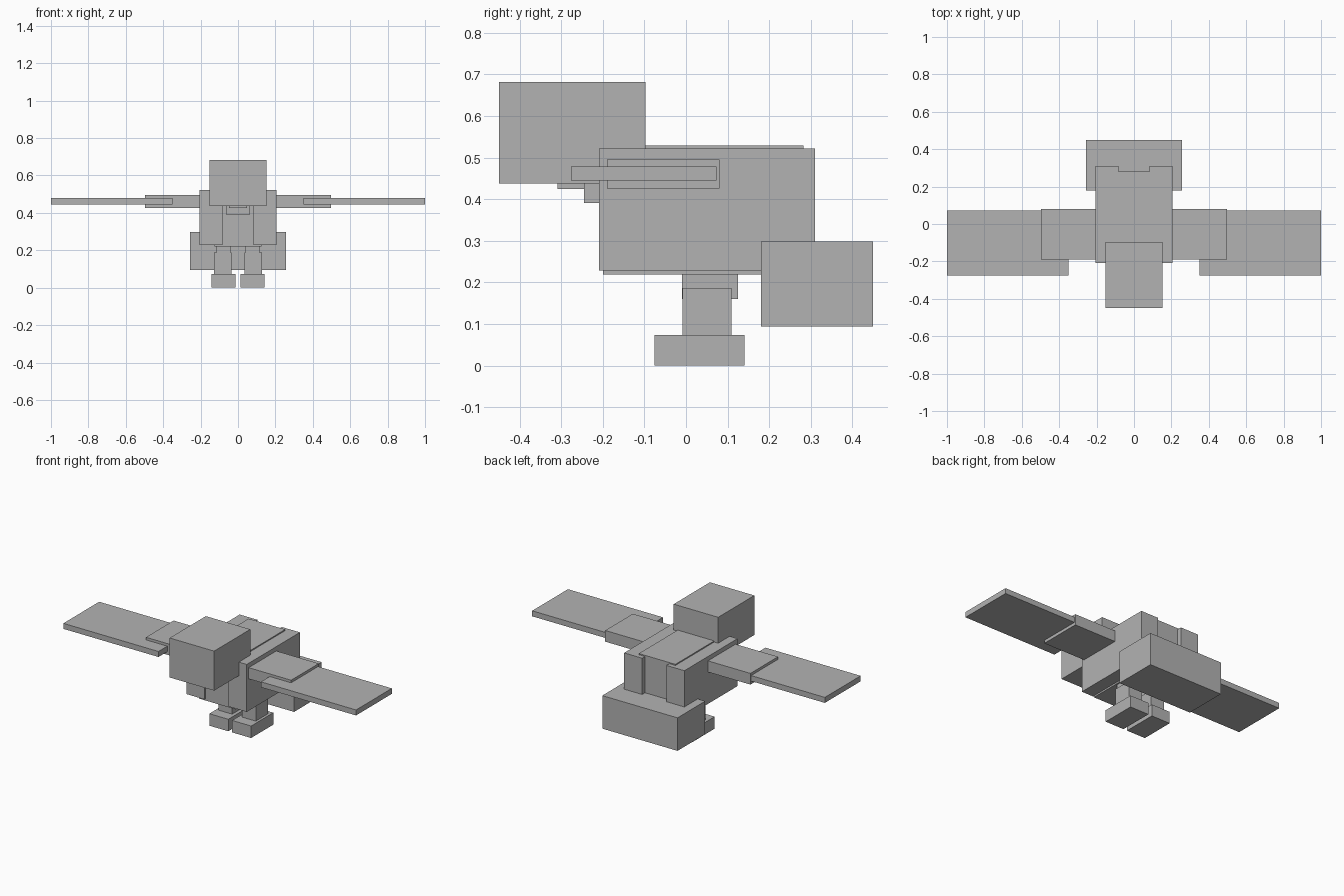
import bpy
import bmesh
from mathutils import Vector

cube = bpy.data.objects.get("Cube")
if cube:
    bpy.data.objects.remove(cube, do_unlink=True)

# One plain grey for the whole model
GREY = (0.45, 0.45, 0.45, 1.0)
grey = bpy.data.materials.new("plain grey")
grey.use_nodes = True
grey.diffuse_color = GREY
grey.node_tree.nodes["Principled BSDF"].inputs["Base Color"].default_value = GREY


def box(name, x, y, z):
    """Flat-sided block filling the given (low, high) ranges."""
    low, high = (Vector(corner) for corner in zip(x, y, z))
    bm = bmesh.new()
    bmesh.ops.create_cube(bm, size=1)
    bmesh.ops.scale(bm, vec=high - low, verts=bm.verts)
    bmesh.ops.translate(bm, vec=(low + high) / 2, verts=bm.verts)
    mesh = bpy.data.meshes.new(name)
    bm.to_mesh(mesh)
    bm.free()
    mesh.materials.append(grey)
    obj = bpy.data.objects.new(name, mesh)
    bpy.context.collection.objects.link(obj)


def centre(name, half_width, y, z):
    box(name, (-half_width, half_width), y, z)


def pair(name, x, y, z):
    """Matching blocks on both sides; x is given for the left one."""
    box("left_" + name, x, y, z)
    box("right_" + name, (-x[1], -x[0]), y, z)


# Body: a core held between two side blocks
centre("body_core", 0.125, (-0.2, 0.282), (0.219, 0.529))
pair("body_side", (0.083, 0.206), (-0.209, 0.31), (0.229, 0.522))

# Head, throat and beak
centre("head", 0.152, (-0.45, -0.097), (0.438, 0.682))
centre("throat", 0.065, (-0.245, -0.15), (0.391, 0.46))
centre("beak", 0.047, (-0.309, -0.2), (0.425, 0.46))

# Tail
centre("tail", 0.257, (0.18, 0.45), (0.094, 0.298))

# Wings: thick inner part and thin outer part
pair("inner_wing", (0.18, 0.496), (-0.19, 0.08), (0.426, 0.495))
pair("outer_wing", (0.35, 1.0), (-0.276, 0.073), (0.445, 0.479))

# Legs and feet
pair("thigh", (0.04, 0.116), (-0.01, 0.125), (0.16, 0.24))
pair("shin", (0.034, 0.127), (-0.008, 0.109), (0.06, 0.187))
pair("foot", (0.013, 0.143), (-0.076, 0.14), (0, 0.074))
